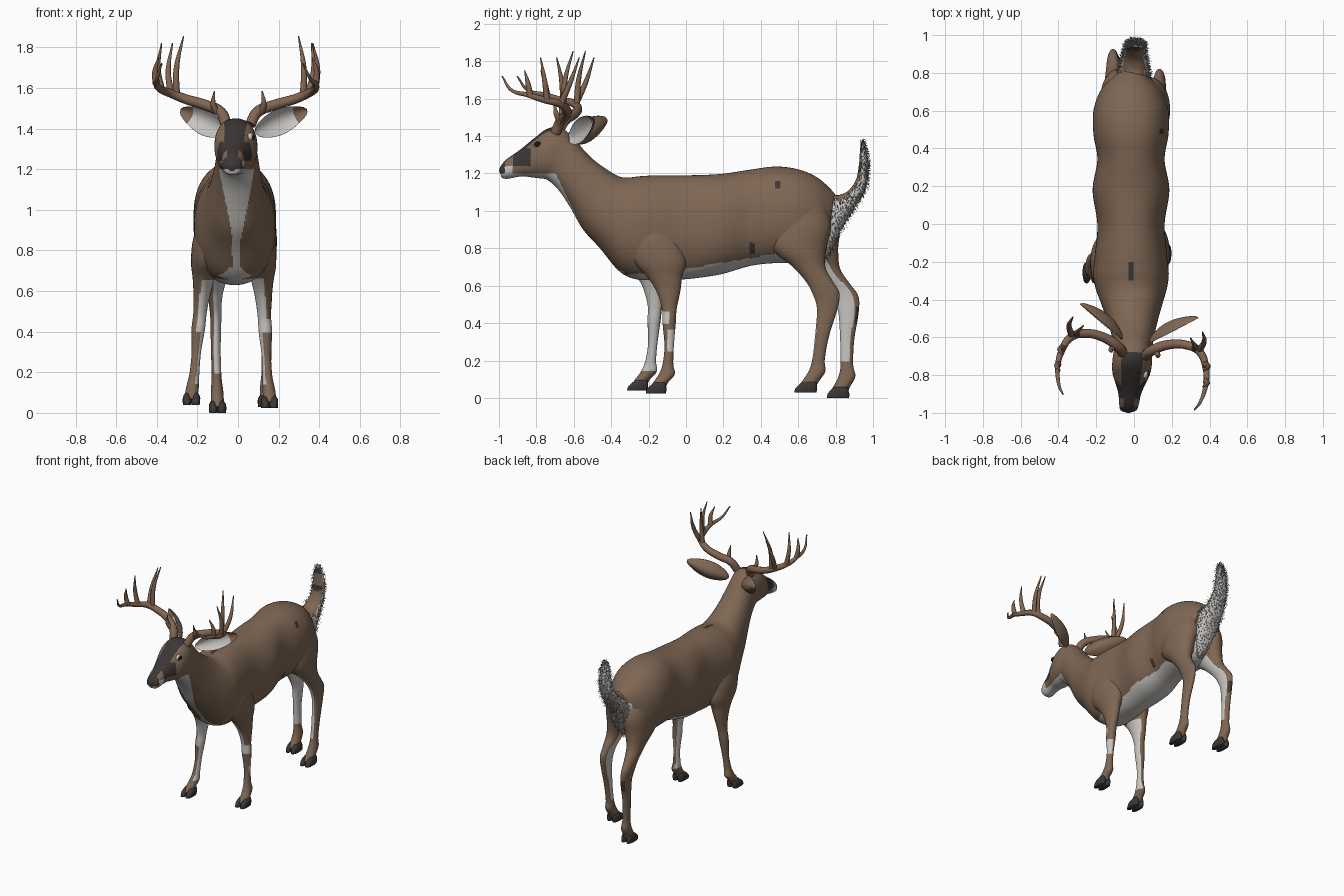
import bpy, bmesh, math, random
from mathutils import Vector

random.seed(4)
cube = bpy.data.objects.get("Cube")
if cube:
    bpy.data.objects.remove(cube, do_unlink=True)


def material(name, *rgb):
    mat = bpy.data.materials.new(name)
    mat.use_nodes = True
    colour = (*rgb, 1)
    mat.diffuse_color = colour
    mat.node_tree.nodes["Principled BSDF"].inputs["Base Color"].default_value = colour
    return mat


brown = material("brown coat", .21, .135, .088)
white = material("white fur", .58, .56, .53)
dark = material("dark fur", .045, .037, .036)
horn = material("antler brown", .22, .13, .082)
black = material("eye black", .01, .009, .008)
grey = material("grey hair", .2, .2, .2)
COAT = [brown, white, dark]
BROWN, WHITE, DARK = range(3)


def skin(name, rings, mats, rule=None):
    """Skin closed rings of points, cap the ends and colour faces by a rule."""
    bm = bmesh.new()
    loops = [[bm.verts.new(p) for p in ring] for ring in rings]
    for a, b in zip(loops, loops[1:]):
        for i in range(len(a)):
            j = (i + 1) % len(a)
            bm.faces.new((a[i], a[j], b[j], b[i]))
    bm.faces.new(loops[0])
    bm.faces.new(loops[-1])
    bmesh.ops.recalc_face_normals(bm, faces=bm.faces)
    bm.normal_update()
    for face in bm.faces:
        face.smooth = True
        if rule:
            face.material_index = rule(face.calc_center_median(), face.normal)
    return finish(name, bm, mats)


def finish(name, bm, mats):
    mesh = bpy.data.meshes.new(name)
    bm.to_mesh(mesh)
    bm.free()
    for mat in mats:
        mesh.materials.append(mat)
    obj = bpy.data.objects.new(name, mesh)
    bpy.context.collection.objects.link(obj)
    return obj


def smooth_rows(rows, steps):
    """Catmull-Rom interpolation between rows of numbers."""
    out = []
    last = len(rows) - 1
    for i in range(last):
        quad = [rows[max(0, i - 1)], rows[i], rows[i + 1], rows[min(last, i + 2)]]
        for k in range(steps):
            t = k / steps
            out.append([b + t / 2 * (c - a + t * (2*a - 5*b + 4*c - d + t * (3*(b - c) + d - a)))
                        for a, b, c, d in zip(*quad)])
    return out + [list(rows[-1])]


def loft(name, rows, mats, rule=None, steps=5, segs=32, fullness=.9):
    """Each row: first outline point (y, z), opposite point (y, z), half width, centre x."""
    rings = []
    for y1, z1, y2, z2, half, cx in smooth_rows(rows, steps):
        ring = []
        for k in range(segs):
            a = math.tau * k / segs
            c = math.copysign(abs(math.cos(a)) ** fullness, math.cos(a))
            s = math.copysign(abs(math.sin(a)) ** fullness, math.sin(a))
            t = (1 - c) / 2
            ring.append((cx + half * s, y1 + (y2 - y1) * t, z1 + (z2 - z1) * t))
        rings.append(ring)
    return skin(name, rings, mats, rule)


def spine_x(y):
    return -.075 * max(0, -y - .6) - .016 * min(1, max(0, (y + .7) / .4))


# Torso, neck and head in one loft: back outline, belly outline, half width
torso = [
    (.82, 1.06, .78, .86, .06), (.77, 1.12, .74, .76, .12), (.7, 1.18, .68, .72, .17),
    (.6, 1.222, .58, .72, .2), (.48, 1.237, .46, .72, .198), (.34, 1.22, .34, .705, .178),
    (.18, 1.197, .18, .66, .203), (0, 1.19, 0, .635, .178), (-.15, 1.19, -.15, .63, .19),
    (-.25, 1.185, -.27, .635, .2), (-.31, 1.178, -.36, .68, .19), (-.36, 1.185, -.46, .8, .165),
    (-.42, 1.22, -.55, .9, .14), (-.49, 1.27, -.62, 1.02, .12), (-.55, 1.33, -.68, 1.11, .107),
    (-.6, 1.39, -.74, 1.165, .1), (-.67, 1.445, -.79, 1.175, .105), (-.74, 1.44, -.83, 1.18, .1),
    (-.81, 1.39, -.87, 1.185, .08), (-.89, 1.325, -.91, 1.18, .06), (-.96, 1.275, -.95, 1.172, .052),
    (-.99, 1.24, -.98, 1.175, .042), (-1, 1.215, -.99, 1.19, .015)]


def coat_rule(c, n):
    off = abs(c.x - spine_x(c.y))
    if c.y < -.66 and c.z > 1.2:                       # face
        if c.y < -.968:
            return DARK
        if c.y < -.925 and off > .028:
            return WHITE if c.z < 1.24 else BROWN
        if off < .05 + .15 * max(0, c.z - 1.38) and n.z > .1 and c.y < -.68:
            return DARK
        return DARK if -.93 < c.y < -.83 and 1.24 < c.z < 1.335 else BROWN
    if c.y < -.72:                                     # jaw
        return WHITE
    if c.y < -.33 and (n.z < -.1 or n.y < -.3):        # chest stripe
        width = .018 + max(.2 * (c.z - .85), 1.4 * (.72 - c.z), 0)
        return WHITE if off < width else BROWN
    if n.x > .5 and (abs(c.y - .49) < .013 and abs(c.z - 1.14) < .015
                     or abs(c.y - .36) < .014 and abs(c.z - .8) < .03):
        return DARK                                    # flank spots
    if n.z > .7 and abs(c.y + .25) < .05 and off < .012:
        return DARK
    if c.y > .74 and off < .085 and c.z < 1.02:        # rump
        return WHITE
    slope = .17 if c.y > 0 else .1
    return WHITE if c.z < .69 + slope * c.y and n.z < .2 else BROWN


loft("body_and_head", [(*r, spine_x((r[0] + r[2]) / 2)) for r in torso], COAT, coat_rule, 9, 128)

# Leg rows: height, front y, back y, half width, centre x
front_leg = [
    (1.02, -.32, -.12, .05, .075), (.86, -.33, -.04, .08, .1), (.73, -.29, 0, .073, .115),
    (.64, -.21, -.02, .055, .12), (.56, -.16, -.03, .042, .125), (.46, -.128, -.05, .033, .13),
    (.38, -.125, -.055, .033, .135), (.26, -.115, -.065, .023, .14), (.16, -.125, -.068, .024, .145),
    (.105, -.145, -.06, .03, .15), (.06, -.175, -.095, .032, .155), (.03, -.195, -.11, .03, .155)]
hind_leg = [
    (1.08, .48, .73, .075, .075), (.92, .45, .775, .098, .088), (.79, .46, .75, .085, .105),
    (.69, .57, .745, .056, .12), (.61, .64, .785, .04, .13), (.545, .675, .82, .032, .135),
    (.46, .7, .81, .027, .135), (.31, .69, .765, .024, .14), (.18, .675, .742, .024, .14),
    (.115, .655, .745, .03, .14), (.06, .62, .71, .032, .14), (.03, .6, .695, .03, .14)]


def leg(name, rows, side, stride, spread, lift, ease, hind):
    def place(z, front, back, half, cx):
        k = max(0, 1 - z / 1.1) ** ease
        zz = z + lift * k
        return (front + stride * k, zz, back + stride * k, zz, half, side * (cx + spread * k))

    def rule(c, n):
        inward = -side * n.x
        if hind:
            if side < 0 and .41 < c.z < .49 and n.y > .45:
                return DARK
            return WHITE if .2 < c.z < .74 and .6 * inward - .8 * n.y > .3 else BROWN
        if side > 0 and inward < 0 and (.25 < c.z < .36 and c.y > -.1 or .4 < c.z < .46 and c.y < -.09):
            return WHITE
        if c.z < .4:
            return WHITE if c.z > .14 and inward > .45 else BROWN
        return WHITE if c.z < .66 and inward - .6 * n.y > .2 else BROWN

    loft(name, [place(*r) for r in rows], COAT, rule, 7, 40, 1)
    # Cloven hoof
    _, front, back, _, cx = rows[-1]
    for toe, tag in ((-1, "inner"), (1, "outer")):
        x = cx + toe * .021
        shape = [(0, front - .02, back + .002, .02, x), (.02, front - .016, back + .006, .022, x),
                 (.04, front + .002, back + .004, .021, x), (.058, front + .025, back, .012, x)]
        loft(f"{name}_{tag}_hoof", [place(*r) for r in shape], [dark], None, 3, 16, .8)


leg("left_front_leg", front_leg, 1, 0, 0, .025, 1, False)
leg("right_front_leg", front_leg, -1, -.1, .075, .04, .5, False)
leg("left_hind_leg", hind_leg, 1, 0, 0, .03, 1, True)
leg("right_hind_leg", hind_leg, -1, .175, -.04, 0, .8, True)


# Raised tail, brown in front and white behind
tail_rows = [
    (.72, 1, .715, .73, .06, 0), (.77, 1.08, .765, .77, .08, 0), (.82, 1.085, .83, .9, .078, 0),
    (.87, 1.11, .905, 1.02, .064, 0), (.91, 1.17, .96, 1.12, .052, .005), (.925, 1.25, .977, 1.23, .046, .008),
    (.93, 1.32, .965, 1.32, .034, .008), (.935, 1.365, .945, 1.37, .01, .008)]


def tail_rule(c, n):
    if n.y > -.5 and (n.z < .6 or c.y > .88):
        return WHITE
    return DARK if 1.2 < c.z < 1.24 or c.z > 1.32 else BROWN


tail = loft("tail", tail_rows, COAT, tail_rule, 6, 28)

# Loose hair along the tail
hair = bmesh.new()
for poly in tail.data.polygons:
    if poly.material_index != WHITE or poly.area > .002:
        continue
    for _ in range(3):
        root = poly.center + Vector([random.uniform(-.006, .006) for _ in range(3)])
        tip = root + poly.normal * .014 + Vector((random.uniform(-.008, .008), 0, random.uniform(-.025, .02)))
        edge = poly.normal.cross(tip - root).normalized() * .002
        strand = hair.faces.new([hair.verts.new(p) for p in (root - edge, root + edge, tip)])
        strand.material_index = random.randrange(2)
finish("tail_hair", hair, [white, grey])


def on_head(side, x, y, z):
    """Mirror a head point, then turn it with the head."""
    turn = -.115
    x, y = side * x, y + .65
    return Vector((x * math.cos(turn) - y * math.sin(turn) + .006,
                   x * math.sin(turn) + y * math.cos(turn) - .65, z))


def tine(name, side, points, thick, tip):
    curve = bpy.data.curves.new(name, "CURVE")
    curve.dimensions = "3D"
    curve.bevel_depth = 1
    curve.bevel_resolution = 3
    curve.use_fill_caps = True
    spline = curve.splines.new("BEZIER")
    spline.bezier_points.add(len(points) - 1)
    for i, (knot, p) in enumerate(zip(spline.bezier_points, points)):
        knot.co = on_head(side, *p)
        knot.handle_left_type = knot.handle_right_type = "AUTO"
        knot.radius = thick + (tip - thick) * (i / (len(points) - 1)) ** 1.8
    curve.materials.append(horn)
    obj = bpy.data.objects.new(name, curve)
    bpy.context.collection.objects.link(obj)


beam = [(.06, -.69, 1.42), (.09, -.66, 1.48), (.17, -.62, 1.515), (.27, -.61, 1.545), (.345, -.64, 1.575),
        (.385, -.72, 1.595), (.395, -.8, 1.62), (.38, -.89, 1.645), (.35, -.945, 1.72)]
tines = {
    "brow": [(.11, -.66, 1.48), (.125, -.68, 1.52), (.118, -.69, 1.585)],
    "tall": [(.315, -.62, 1.56), (.315, -.61, 1.7), (.285, -.57, 1.855)],
    "rear": [(.34, -.63, 1.57), (.36, -.58, 1.68), (.345, -.53, 1.82)],
    "middle": [(.38, -.7, 1.59), (.395, -.71, 1.69), (.375, -.735, 1.82)],
    "forward": [(.395, -.79, 1.62), (.4, -.8, 1.68), (.38, -.82, 1.75)]}

for side, tag in ((1, "left"), (-1, "right")):
    # Antler
    tine(f"{tag}_antler_beam", side, beam, .028, .004)
    for kind, points in tines.items():
        tine(f"{tag}_{kind}_tine", side, points, .018, .003)

    # Cupped ear, white inside near the root
    base, tip = on_head(side, .075, -.62, 1.38), on_head(side, .315, -.46, 1.49)
    axis = tip - base
    facing = Vector((side * .35, -1, -.1))
    facing = (facing - axis * facing.dot(axis) / axis.length_squared).normalized()
    across = axis.normalized().cross(facing)
    rings = []
    for i in range(25):
        u = i / 24
        width = .012 + .052 * math.sin(math.pi * u ** .9) ** .8 if 0 < u < 1 else .006
        ring = []
        for k in range(32):
            a = math.tau * k / 32
            v = math.cos(a)
            cup = (v * v - 1) * (.55 if math.sin(a) > 0 else .85) * width
            ring.append(base + axis * u + across * v * width + facing * cup)
        rings.append(ring)

    def ear_rule(c, n):
        along = (c - base).dot(axis) / axis.length_squared
        return int(n.dot(facing) > .3 and along < .8)

    skin(f"{tag}_ear", rings, [brown, white], ear_rule)

    # Eye with pale ring
    for part, size, out, mat in (("eye_ring", .027, .07, white), ("eye", .02, .079, black)):
        bpy.ops.mesh.primitive_uv_sphere_add(segments=20, ring_count=12, radius=size,
                                             location=on_head(side, out, -.785, 1.358))
        ball = bpy.context.object
        ball.name = f"{tag}_{part}"
        ball.scale = (.6, 1, .8)
        ball.data.materials.append(mat)
        bpy.ops.object.shade_smooth()
